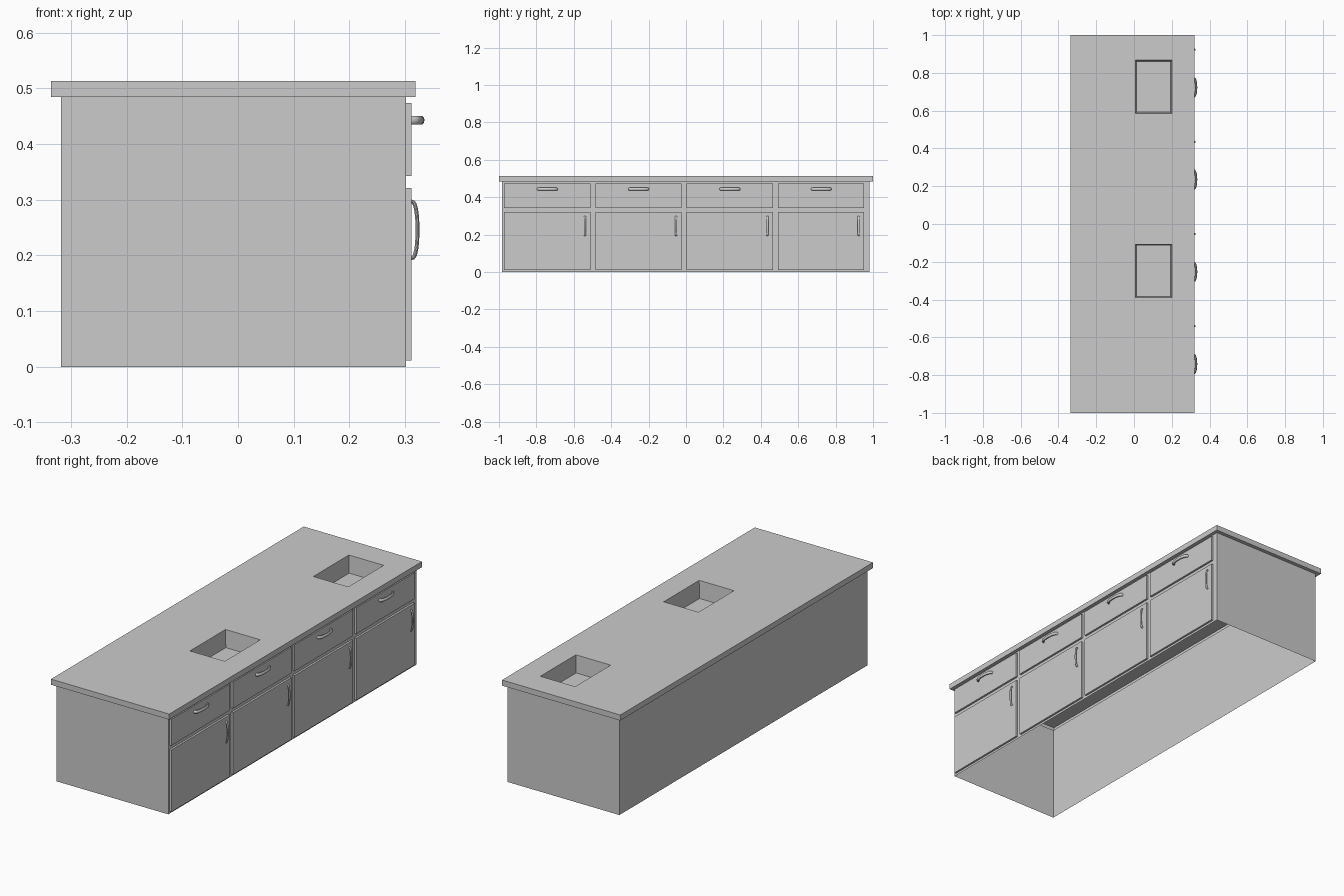
import bpy, bmesh, math
from mathutils import Vector

if "Cube" in bpy.data.objects:
    bpy.data.objects.remove(bpy.data.objects["Cube"])


def finish(name, bm, smooth=False):
    bmesh.ops.recalc_face_normals(bm, faces=bm.faces)
    mesh = bpy.data.meshes.new(name)
    bm.to_mesh(mesh)
    bm.free()
    ob = bpy.data.objects.new(name, mesh)
    bpy.context.collection.objects.link(ob)
    if smooth:
        for p in mesh.polygons:
            p.use_smooth = True
        bpy.context.view_layer.objects.active = ob
        ob.select_set(True)
        bpy.ops.object.shade_smooth_by_angle(angle=math.radians(40))
        ob.select_set(False)
    return ob


def box(name, lo, hi, open_ends=False):
    bm = bmesh.new()
    bmesh.ops.create_cube(bm, size=1)
    for v in bm.verts:
        v.co = [lo[i] if v.co[i] < 0 else hi[i] for i in range(3)]
    if open_ends:
        bm.normal_update()
        ends = [f for f in bm.faces if abs(f.normal.z) > 0.9]
        bmesh.ops.delete(bm, geom=ends, context='FACES_ONLY')
    return finish(name, bm)


def handle(name, origin, axis, half, depth, r_side, r_out):
    """Bow handle: elliptical section swept along an arch out of the +x face."""
    bm = bmesh.new()
    axis, out = Vector(axis), Vector((1, 0, 0))
    side = axis.cross(out)
    steps, sides = 16, 10

    def path(t):
        return Vector((-half * math.cos(t), depth * max(math.sin(t), 0) ** 0.7))

    rings = []
    for i in range(steps + 1):
        t = math.pi * i / steps
        p = path(t)
        d = (path(min(t + 0.03, math.pi)) - path(max(t - 0.03, 0))).normalized()
        n = axis * -d.y + out * d.x
        c = Vector(origin) + axis * p.x + out * p.y
        rings.append([bm.verts.new(c + n * (r_out * math.cos(a)) + side * (r_side * math.sin(a)))
                      for a in (2 * math.pi * k / sides for k in range(sides))])
    for a, b in zip(rings, rings[1:]):
        for k in range(sides):
            m = (k + 1) % sides
            bm.faces.new((a[k], a[m], b[m], b[k]))
    bm.faces.new(rings[0])
    bm.faces.new(rings[-1])
    return finish(name, bm, True)


# Cabinet carcass: four walls, open underneath
X0, X1, Y0, Y1, H = -0.318, 0.302, -0.983, 0.981, 0.485
box("cabinet_body", (X0, Y0, 0), (X1, Y1, H), open_ends=True)

# Countertop: top face with two recessed basins, edge band and underside lip
TOP = 0.513
xs = [-0.336, 0.007, 0.2, 0.319]
ys = [-1, -0.39, -0.109, 0.586, 0.867, 1]
bm = bmesh.new()
grid = [[bm.verts.new((x, y, TOP)) for y in ys] for x in xs]
basins = []
for i in range(3):
    for j in range(5):
        f = bm.faces.new((grid[i][j], grid[i + 1][j], grid[i + 1][j + 1], grid[i][j + 1]))
        if i == 1 and j in (1, 3):
            basins.append(f)
rim = [e for e in bm.edges if e.is_boundary]


def extrude_rim(edges):
    geom = bmesh.ops.extrude_edge_only(bm, edges=edges)["geom"]
    return ([g for g in geom if isinstance(g, bmesh.types.BMVert)],
            [g for g in geom if isinstance(g, bmesh.types.BMEdge)])


verts, rim = extrude_rim(rim)
for v in verts:
    v.co.z = H
rim = [e for e in rim if e.is_boundary]
verts, rim = extrude_rim(rim)
for v in verts:
    v.co.x = min(max(v.co.x, X0), X1)
    v.co.y = min(max(v.co.y, Y0), Y1)
for f in basins:
    new = bmesh.ops.extrude_discrete_faces(bm, faces=[f])["faces"][0]
    mid = new.calc_center_median()
    old = [v.co.copy() for v in new.verts]
    for v in new.verts:
        v.co.x -= math.copysign(0.006, v.co.x - mid.x)
        v.co.y -= math.copysign(0.006, v.co.y - mid.y)
        v.co.z -= 0.087
bmesh.ops.remove_doubles(bm, verts=bm.verts, dist=1e-5)
finish("countertop", bm)

# Four bays: drawer front above a door, each with a bow handle
FACE = 0.312
for i in range(4):
    y = -0.973 + 0.488 * i
    box(f"drawer_front_{i + 1}", (X1, y, 0.343), (FACE, y + 0.462, 0.474))
    box(f"door_{i + 1}", (X1, y, 0.011), (FACE, y + 0.462, 0.321))
    handle(f"drawer_handle_{i + 1}", (FACE - 0.001, y + 0.232, 0.443), (0, 1, 0),
           0.05, 0.018, 0.008, 0.006)
    handle(f"door_handle_{i + 1}", (FACE - 0.001, y + 0.432, 0.246), (0, 0, 1),
           0.051, 0.0115, 0.0055, 0.0035)
